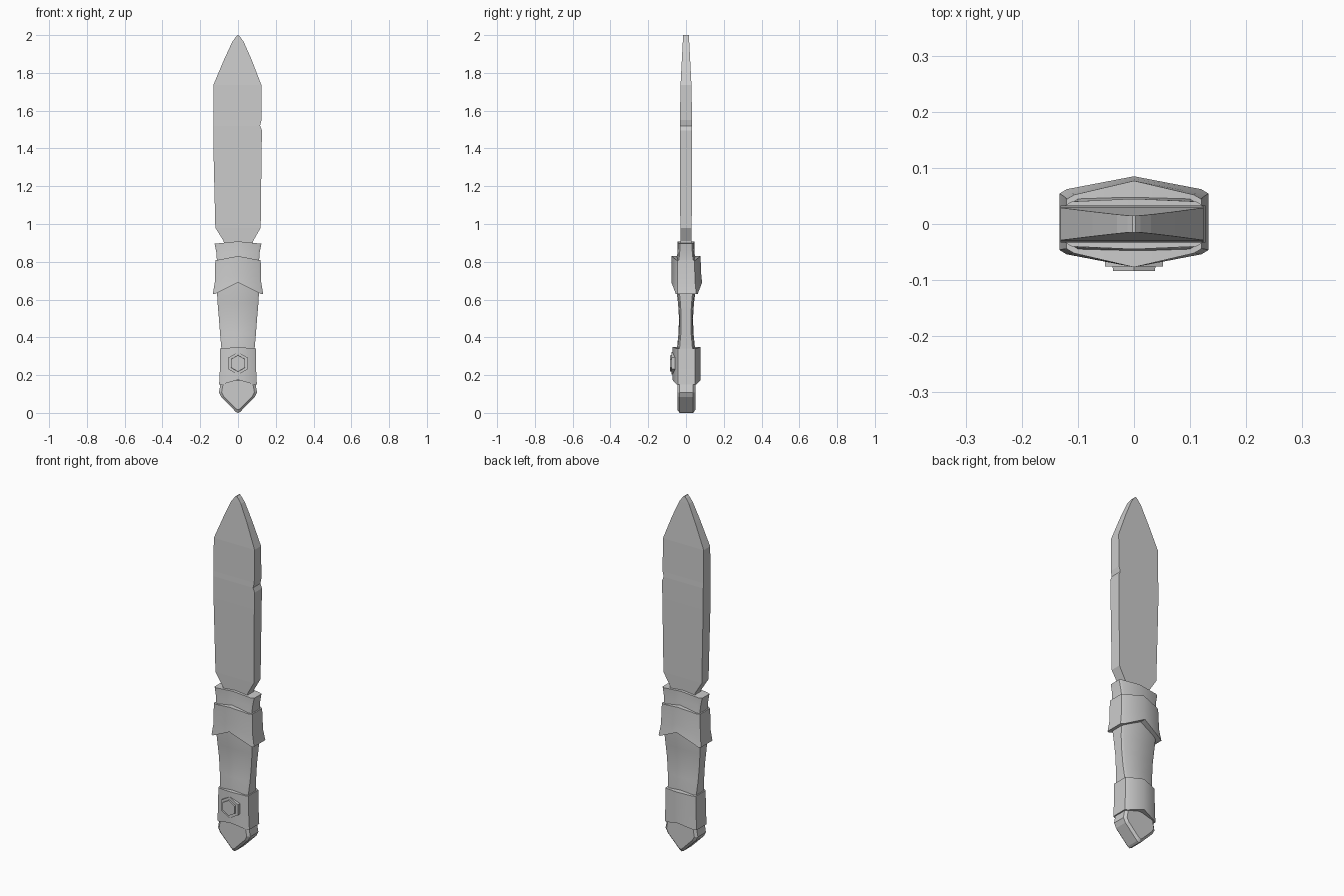
import bpy
import bmesh
import math


def loft(name, rings, caps, smooth=None):
    """Skin a stack of equal-length point rings and close both ends."""
    bm = bmesh.new()
    rows = [[bm.verts.new(p) for p in r] for r in rings]
    n = len(rows[0])
    for a, b in zip(rows, rows[1:]):
        for i in range(n):
            j = (i + 1) % n
            bm.faces.new((a[i], a[j], b[j], b[i]))
    for row in (rows[0], rows[-1]):
        for idx in caps:
            bm.faces.new([row[i] for i in idx])
    bmesh.ops.recalc_face_normals(bm, faces=bm.faces)
    me = bpy.data.meshes.new(name)
    bm.to_mesh(me)
    bm.free()
    ob = bpy.data.objects.new(name, me)
    bpy.context.collection.objects.link(ob)
    if smooth:
        me.shade_smooth()
        me.set_sharp_from_angle(angle=math.radians(smooth))
    return ob


RIDGED_CAPS = [(0, 1, 4, 5), (1, 2, 3, 4), (0, 5, 6, 9), (6, 7, 8, 9)]


def ridged(w, y_mid, y_edge, z_mid, z_edge, c=0.013, oy=0.0):
    """Ten-sided section with a centre ridge and chamfered corners."""
    d = c * 0.6
    half = [(0, -y_mid, z_mid), (w - c, -y_edge, z_edge), (w, -y_edge + d, z_edge),
            (w, y_edge - d, z_edge), (w - c, y_edge, z_edge), (0, y_mid, z_mid)]
    pts = half + [(-x, y, z) for x, y, z in half[4:0:-1]]
    return [(x, y + oy, z) for x, y, z in pts]


# Blade: flat slab, thinning to the tip, with a nick in the right edge
stations = [  # z, left x, right x, half thickness
    (0.86, -0.070, 0.075, 0.028), (0.91, -0.076, 0.080, 0.028),
    (0.98, -0.120, 0.120, 0.030), (1.40, -0.130, 0.125, 0.033),
    (1.495, -0.131, 0.127, 0.033), (1.52, -0.131, 0.117, 0.033),
    (1.55, -0.131, 0.124, 0.032), (1.735, -0.131, 0.124, 0.029),
    (1.87, -0.074, 0.072, 0.022), (1.965, -0.030, 0.030, 0.017),
    (1.99, -0.012, 0.012, 0.015), (2.0, -0.003, 0.003, 0.015)]
loft("blade", [[(l, -t, z), (r, -t, z), (r, t, z), (l, t, z)]
               for z, l, r, t in stations], [(0, 1, 2, 3)])

# Handle: waisted grip flaring into the guard
grip = [(0.10, 0.085, 0.042, 0.038), (0.34, 0.088, 0.048, 0.042),
        (0.42, 0.095, 0.040, 0.035), (0.50, 0.101, 0.037, 0.033),
        (0.58, 0.108, 0.042, 0.037), (0.66, 0.112, 0.052, 0.045),
        (0.81, 0.112, 0.050, 0.045), (0.85, 0.115, 0.045, 0.041)]
rings = [ridged(w, ym, ye, z, z) for z, w, ym, ye in grip]
rings.append(ridged(0.124, 0.045, 0.040, 0.908, 0.897))
loft("handle", rings, RIDGED_CAPS, 35)

# Upper collar, with its lower edge arched to the middle
loft("upper_collar", [ridged(0.133, 0.081, 0.058, 0.690, 0.630, oy=0.004),
                      ridged(0.123, 0.078, 0.054, 0.740, 0.690, oy=0.002),
                      ridged(0.120, 0.077, 0.052, 0.830, 0.810)], RIDGED_CAPS, 35)

# Lower collar
loft("lower_collar", [ridged(0.100, 0.075, 0.052, 0.175, 0.150, oy=0.003),
                      ridged(0.096, 0.075, 0.052, 0.240, 0.230, oy=0.003),
                      ridged(0.094, 0.075, 0.052, 0.350, 0.340, oy=0.003)],
     RIDGED_CAPS, 35)

# Pommel: pointed plate with chamfered faces
outline = [(-0.088, 0.18), (-0.101, 0.108), (-0.088, 0.083), (-0.012, 0.006),
           (0, 0), (0.012, 0.006), (0.088, 0.083), (0.101, 0.108), (0.088, 0.18)]


def pommel_ring(y, s):
    return [(x * s, y, 0.12 + (z - 0.12) * s) for x, z in outline]


loft("pommel", [pommel_ring(-0.046, 0.86), pommel_ring(-0.034, 1),
                pommel_ring(0.038, 1), pommel_ring(0.050, 0.86)], [range(9)])


# Hexagonal stud on the front of the lower collar
def hex_ring(y, r):
    return [(r * math.sin(k * math.pi / 3), y, 0.262 + r * math.cos(k * math.pi / 3))
            for k in range(6)]


loft("stud", [hex_ring(-0.050, 0.060), hex_ring(-0.076, 0.060),
              hex_ring(-0.076, 0.044), hex_ring(-0.084, 0.043)], [range(6)])
